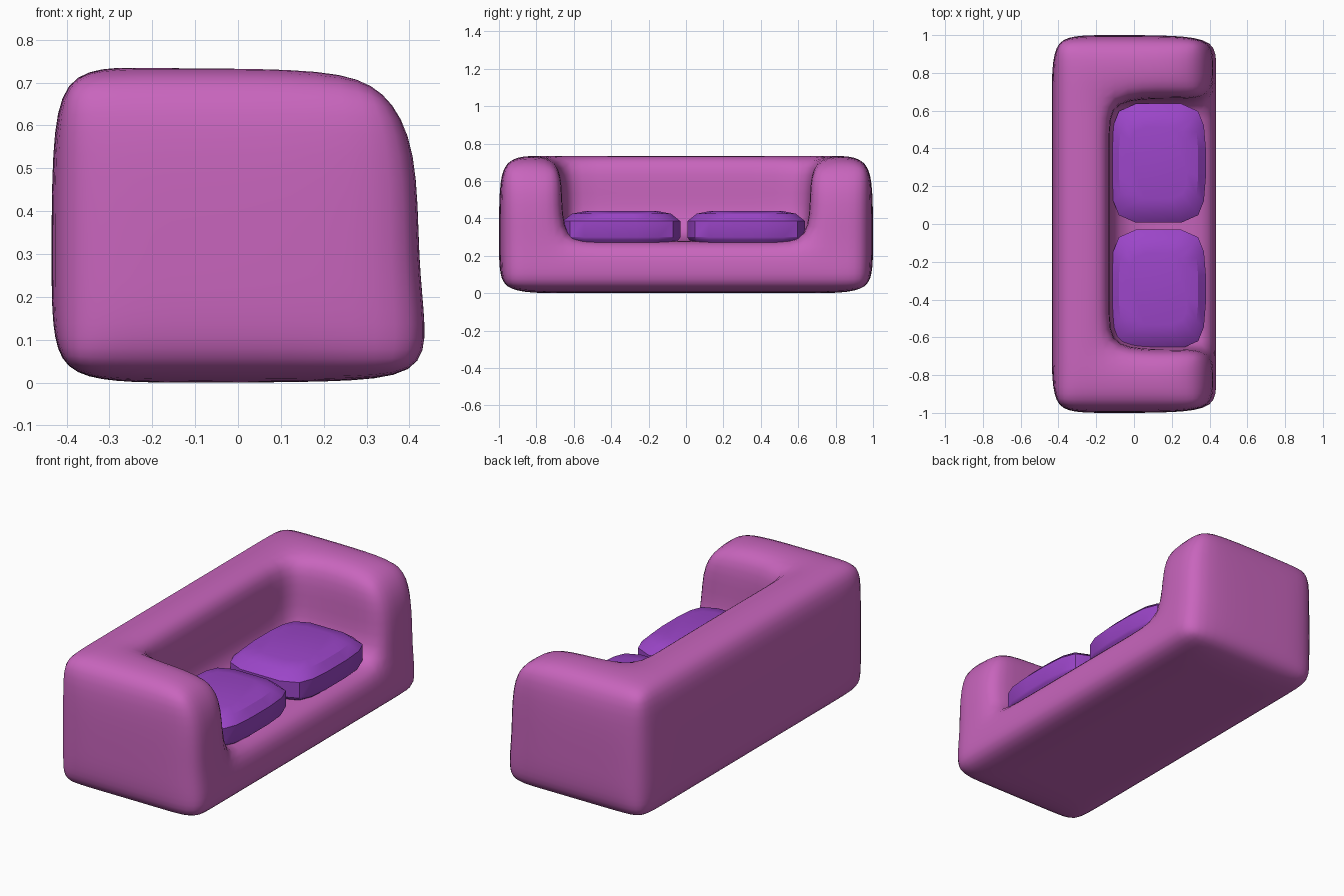
import bpy, bmesh

if "Cube" in bpy.data.objects:
    bpy.data.objects.remove(bpy.data.objects["Cube"])

def material(name, rgb):
    m = bpy.data.materials.new(name)
    m.diffuse_color = (*rgb, 1)
    m.use_nodes = True
    m.node_tree.nodes["Principled BSDF"].inputs["Base Color"].default_value = m.diffuse_color
    return m

def finish(name, bm, mat):
    bmesh.ops.recalc_face_normals(bm, faces=bm.faces)
    me = bpy.data.meshes.new(name)
    bm.to_mesh(me)
    bm.free()
    ob = bpy.data.objects.new(name, me)
    bpy.context.collection.objects.link(ob)
    me.materials.append(mat)
    return ob

# Sofa body: a grid of cells with the seat hollow left out, then subdivided
X = [-0.435, -0.29, -0.13, 0.22, 0.43]
Y = [-1, -0.83, -0.66, -0.48, 0.48, 0.66, 0.83, 1]
Z = [0, 0.13, 0.28, 0.55, 0.74]
FRONT = [(0.43, 0.015), (0.44, 0.13), (0.42, 0.28), (0.42, 0.55), (0.345, 0.69)]
NX, NY, NZ = len(X) - 1, len(Y) - 1, len(Z) - 1

def filled(i, j, k):
    if not (0 <= i < NX and 0 <= j < NY and 0 <= k < NZ):
        return False
    return not (i >= 2 and 2 <= j <= 4 and k >= 2)

def position(i, j, k):
    x, y, z = X[i], Y[j], Z[k]
    pull = 0.025
    side = 1 if y > 0 else -1
    end_x, end_y, end_z = i == 0, j in (0, NY), k in (0, NZ)
    if i == NX:
        x, z = FRONT[k]
    if end_x and (end_y or end_z):
        x += pull
    if end_y and (end_x or end_z or i == NX):
        y -= side * pull
    if end_z and (end_x or end_y) and i < NX:
        z += pull if k == 0 else -pull
    # softened inner rims of the arms and back
    if k == NZ and i >= 2 and j in (2, 5):
        y += side * 0.02
        z -= 0.02
    elif k == NZ and i == 2 and 2 < j < 5:
        z -= 0.01
    return x, y, z

bm = bmesh.new()
verts = {}

def vert(key):
    if key not in verts:
        verts[key] = bm.verts.new(position(*key))
    return verts[key]

for i in range(NX):
    for j in range(NY):
        for k in range(NZ):
            if not filled(i, j, k):
                continue
            for axis in range(3):
                for step in (0, 1):
                    n = [i, j, k]
                    n[axis] += 2 * step - 1
                    if filled(*n):
                        continue
                    u, v = [a for a in range(3) if a != axis]
                    corners = []
                    for du, dv in ((0, 0), (1, 0), (1, 1), (0, 1)):
                        c = [i, j, k]
                        c[axis] += step
                        c[u] += du
                        c[v] += dv
                        corners.append(vert(tuple(c)))
                    bm.faces.new(corners)

body = finish("sofa_body", bm, material("pink_fabric", (0.58, 0.13, 0.51)))
body.data.shade_smooth()
sub = body.modifiers.new("Subdivision", "SUBSURF")
sub.levels = sub.render_levels = 2

# Seat cushions: stacked rounded-rectangle rings with chamfered rims
QUARTER = [(0.25, 0.08), (0.24, 0.2), (0.21, 0.275), (0.12, 0.315)]
OUTLINE = (QUARTER + [(-x, y) for x, y in reversed(QUARTER)]
           + [(-x, -y) for x, y in QUARTER]
           + [(x, -y) for x, y in reversed(QUARTER)])
RINGS = [(0.23, 0.7), (0.285, 0.97), (0.3, 1), (0.385, 1), (0.425, 0.84), (0.44, 0.6)]
purple = material("purple_fabric", (0.33, 0.06, 0.58))

def cushion(name, cy):
    bm = bmesh.new()
    rings = [[bm.verts.new((0.13 + x * s, cy + y * s, z)) for x, y in OUTLINE]
             for z, s in RINGS]
    n = len(OUTLINE)
    for a, b in zip(rings, rings[1:]):
        for q in range(n):
            r = (q + 1) % n
            bm.faces.new((a[q], a[r], b[r], b[q]))
    bm.faces.new(rings[0])
    bm.faces.new(rings[-1])
    ob = finish(name, bm, purple)
    bpy.ops.object.select_all(action='DESELECT')
    ob.select_set(True)
    bpy.context.view_layer.objects.active = ob
    bpy.ops.object.shade_smooth_by_angle(angle=0.5)

cushion("left_cushion", -0.345)
cushion("right_cushion", 0.322)
